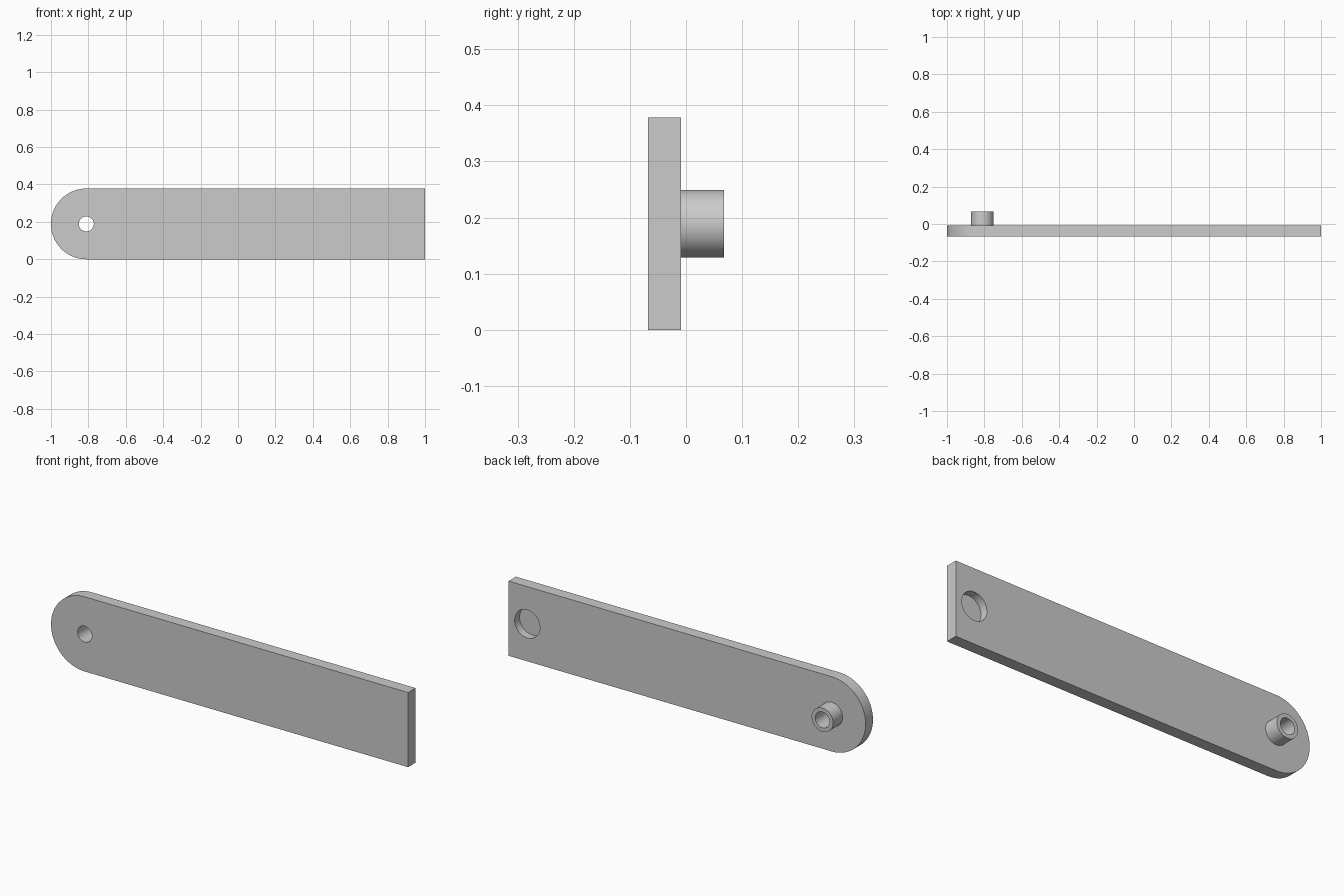
import bpy, bmesh
from math import pi, cos, sin, radians
from mathutils import Matrix

cube = bpy.data.objects.get("Cube")
if cube:
    bpy.data.objects.remove(cube, do_unlink=True)

FRONT, BACK, BOSS_END = -0.0675, -0.0085, 0.0675
R = 0.189                      # half height and end radius
PIVOT = (-1 + R, R)            # x, z of the pin axis
SOCKET = (0.895, R)
HOLE_R, BOSS_R, SOCKET_R = 0.04, 0.06, 0.071
SEG = 64

grey = bpy.data.materials.new("grey")
grey.use_nodes = True
color = (0.6, 0.6, 0.6, 1)
grey.diffuse_color = color
grey.node_tree.nodes["Principled BSDF"].inputs["Base Color"].default_value = color


def finish(name, bm):
    bmesh.ops.recalc_face_normals(bm, faces=bm.faces)
    mesh = bpy.data.meshes.new(name)
    bm.to_mesh(mesh)
    bm.free()
    mesh.materials.append(grey)
    ob = bpy.data.objects.new(name, mesh)
    bpy.context.collection.objects.link(ob)
    return ob


def circle(center, r):
    return [(center[0] + r * cos(2 * pi * i / SEG), center[1] + r * sin(2 * pi * i / SEG))
            for i in range(SEG)]


def prism(name, outline, y0, y1):
    """Extrude an x-z outline along y."""
    bm = bmesh.new()
    face = bm.faces.new([bm.verts.new((x, y0, z)) for x, z in outline])
    ext = bmesh.ops.extrude_face_region(bm, geom=[face])["geom"]
    moved = [v for v in ext if isinstance(v, bmesh.types.BMVert)]
    bmesh.ops.translate(bm, verts=moved, vec=(0, y1 - y0, 0))
    return finish(name, bm)


def smooth(ob):
    bpy.ops.object.select_all(action='DESELECT')
    ob.select_set(True)
    bpy.context.view_layer.objects.active = ob
    bpy.ops.object.shade_smooth_by_angle(angle=radians(30))


# Arm plate: square at one end, rounded at the other
arc = [(PIVOT[0] + R * cos(a), PIVOT[1] + R * sin(a))
       for a in (pi / 2 + pi * i / SEG for i in range(SEG + 1))]
plate = prism("arm_plate", [(1, 0), (1, 2 * R)] + arc, FRONT, BACK)

# Through hole and blind socket
cutters = [prism("hole_cutter", circle(PIVOT, HOLE_R), FRONT - 0.05, BACK + 0.05),
           prism("socket_cutter", circle(SOCKET, SOCKET_R), BACK - 0.04, BACK + 0.05)]
bpy.context.view_layer.objects.active = plate
for cutter in cutters:
    cutter.hide_render = True
    mod = plate.modifiers.new("cut", 'BOOLEAN')
    mod.operation = 'DIFFERENCE'
    mod.solver = 'EXACT'
    mod.object = cutter
    bpy.ops.object.modifier_apply(modifier=mod.name)
    bpy.data.objects.remove(cutter, do_unlink=True)
smooth(plate)

# Hollow pivot boss on the back, spun from its wall profile
bm = bmesh.new()
wall = [(HOLE_R, BACK), (HOLE_R, BOSS_END), (BOSS_R, BOSS_END), (BOSS_R, BACK)]
verts = [bm.verts.new((PIVOT[0] + r, y, PIVOT[1])) for r, y in wall]
edges = [bm.edges.new(pair) for pair in zip(verts, verts[1:])]
bmesh.ops.spin(bm, geom=verts + edges, cent=(PIVOT[0], 0, PIVOT[1]), axis=(0, 1, 0),
               angle=2 * pi, steps=SEG)
bmesh.ops.remove_doubles(bm, verts=bm.verts, dist=0.0001)
boss = finish("pivot_boss", bm)
smooth(boss)
